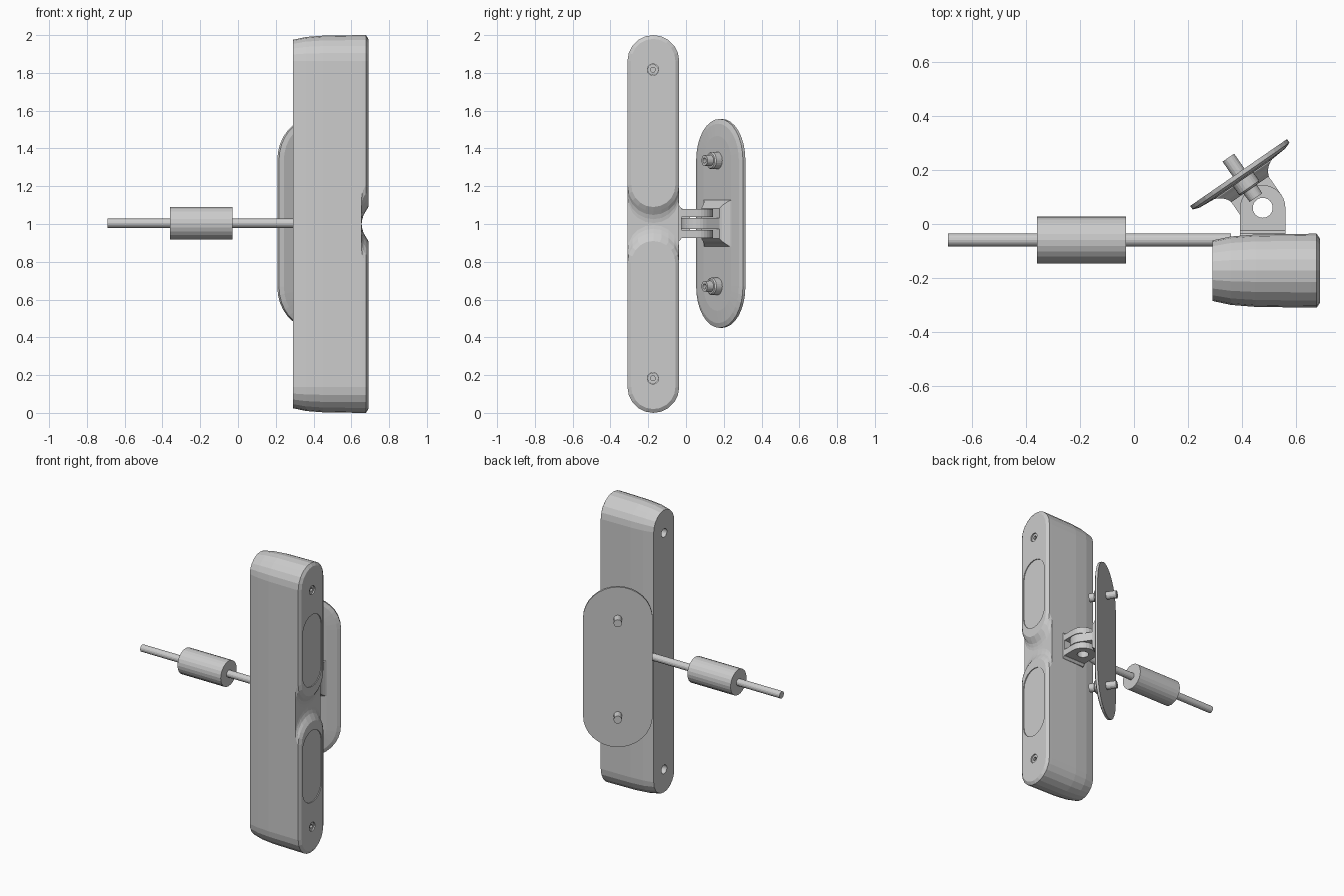
import bpy
import math
from math import cos, sin, pi
from mathutils import Matrix, Vector

cube = bpy.data.objects.get("Cube")
if cube:
    bpy.data.objects.remove(cube, do_unlink=True)


def frame(origin, u, v):
    """Local x runs along u, local y along v, local z along u x v."""
    u, v = Vector(u), Vector(v)
    m = Matrix((u, v, u.cross(v))).transposed().to_4x4()
    m.translation = origin
    return m


def stadium(r, low, high, n=10):
    """Upright slot outline: straight sides, half-round ends."""
    top = [(r * cos(pi * i / n), high - r + r * sin(pi * i / n)) for i in range(n + 1)]
    bottom = [(-x, low + high - y) for x, y in top]
    return top + bottom


def circle(r, n=24):
    return [(r * cos(2 * pi * i / n), r * sin(2 * pi * i / n)) for i in range(n)]


def rect(w, h):
    return [(w, h), (-w, h), (-w, -h), (w, -h)]


def loft(name, mat, rings):
    """Skin (depth, outline) rings and cap both ends."""
    n = len(rings[0][1])
    verts = [mat @ Vector((x, y, d)) for d, ring in rings for x, y in ring]
    faces = [tuple(reversed(range(n))), tuple(range(len(verts) - n, len(verts)))]
    for k in range(len(rings) - 1):
        for i in range(n):
            j = (i + 1) % n
            faces.append((k * n + i, k * n + j, k * n + n + j, k * n + n + i))
    mesh = bpy.data.meshes.new(name)
    mesh.from_pydata(verts, [], faces)
    mesh.update()
    ob = bpy.data.objects.new(name, mesh)
    bpy.context.collection.objects.link(ob)
    return ob


def prism(name, mat, outline, start, end):
    return loft(name, mat, [(start, outline), (end, outline)])


def cut(targets, cutter):
    cutter.hide_render = True
    for ob in targets:
        bpy.context.view_layer.objects.active = ob
        mod = ob.modifiers.new("cut", 'BOOLEAN')
        mod.operation, mod.solver, mod.object = 'DIFFERENCE', 'EXACT', cutter
        bpy.ops.object.modifier_apply(modifier=mod.name)
    bpy.data.objects.remove(cutter, do_unlink=True)


def along_x(y, z):
    return frame((0, y, z), (0, 1, 0), (0, 0, 1))


# Housing: rounded bar tapering slightly to its rear end
MID_Y, R = -0.173, 0.137
housing = loft("housing", along_x(MID_Y, 0), [
    (d, stadium(R - s, s, 2 - s))
    for d, s in ((0.29, 0.025), (0.36, 0.01), (0.45, 0.003), (0.655, 0))])

# Two raised face pads whose inner ends flare down into a saddle
flare = ((0.655, 0.005, 0), (0.658, 0.025, 0), (0.665, 0.048, 0),
         (0.677, 0.068, 0), (0.69, 0.07, 0.02))
for side, label in ((1, "upper"), (-1, "lower")):
    rings = []
    for d, gap, s in flare:
        ends = sorted((1 + side * (gap + s), 1 + side * (1 - s)))
        rings.append((d, stadium(R - s, *ends)))
    pad = loft(label + "_face_pad", along_x(MID_Y, 0), rings)

    # Shallow window recess
    mid = 1 + side * 0.4
    cut([pad], prism("window_cutter", along_x(MID_Y - 0.002, mid),
                     stadium(0.103, -0.248, 0.248), 0.684, 0.75))

    # Through hole with a sunken screw
    spot = along_x(MID_Y - 0.002, 1 + side * 0.817)
    cut([housing, pad], prism("screw_cutter", spot, circle(0.03), 0.2, 0.8))
    screw = prism(label + "_housing_screw", spot, circle(0.029), 0.36, 0.682)
    cut([screw], prism("socket_cutter", spot, circle(0.014, 6), 0.665, 0.8))

# Rod and its collar
rod_axis = along_x(-0.059, 1.004)
prism("rod", rod_axis, circle(0.024, 16), -0.69, 0.36)
prism("rod_collar", rod_axis, circle(0.087), -0.36, -0.03)

# Angled mounting plate, edge softened on the hinge side
ANGLE = math.radians(34.6)
plate_frame = frame((0.395, 0.18, 1.003), (cos(ANGLE), sin(ANGLE), 0), (0, 0, 1))
plate = loft("mounting_plate", plate_frame, [
    (d, stadium(0.218 - s, s - 0.553, 0.553 - s, 16))
    for d, s in ((-0.013, 0), (0.003, 0), (0.012, 0.025), (0.017, 0.09))])

# Plate bolts with bushings
for side, label in ((1, "upper"), (-1, "lower")):
    spot = plate_frame @ Matrix.Translation((0, side * 0.333, 0))
    prism(label + "_plate_bolt", spot, circle(0.026, 16), -0.08, 0.02)
    bushing = loft(label + "_plate_bushing", spot, [
        (0.01, circle(0.046)), (0.055, circle(0.046)), (0.062, circle(0.04)),
        (0.062, circle(0.03)), (0.1, circle(0.028))])
    cut([bushing], prism("bushing_cutter", spot, circle(0.014, 12), 0.07, 0.2))

# Flared hinge root on the plate
loft("hinge_root", plate_frame, [
    (d, rect(w, h)) for d, w, h in (
        (0.01, 0.15, 0.125), (0.02, 0.122, 0.122), (0.032, 0.103, 0.11),
        (0.048, 0.09, 0.095), (0.062, 0.084, 0.08))])

# Hinge: plate tongue between two housing prongs
PIVOT = Vector((0.477, 0.06, 1.003))
KNUCKLE = 0.084
arc = [(KNUCKLE * cos(pi * i / 14), KNUCKLE * sin(pi * i / 14)) for i in range(15)]
knuckle = arc + [(-KNUCKLE, -0.12), (KNUCKLE, -0.12)]
upright = Matrix.Translation(PIVOT)
toward_plate = upright @ Matrix.Rotation(ANGLE, 4, 'Z')
tongue_outline = [(-x, -y) for x, y in arc] + [(KNUCKLE, 0.1), (-KNUCKLE, 0.1)]
hinge = [prism("hinge_tongue", toward_plate, tongue_outline, -0.03, 0.03)]
for side, label in ((1, "upper"), (-1, "lower")):
    low, high = sorted((side * 0.034, side * 0.077))
    hinge.append(prism(label + "_hinge_prong", upright, knuckle, low, high))
cut(hinge, prism("pin_cutter", upright, circle(0.037), -0.2, 0.2))

# Fillet-like foot where the prongs meet the housing
foot = frame((PIVOT.x, 0, PIVOT.z), (1, 0, 0), (0, 0, -1))
loft("hinge_foot", foot, [(d, rect(KNUCKLE, h)) for d, h in (
    (-0.06, 0.1), (-0.036, 0.094), (-0.028, 0.084), (-0.024, 0.079))])

bpy.context.view_layer.update()
